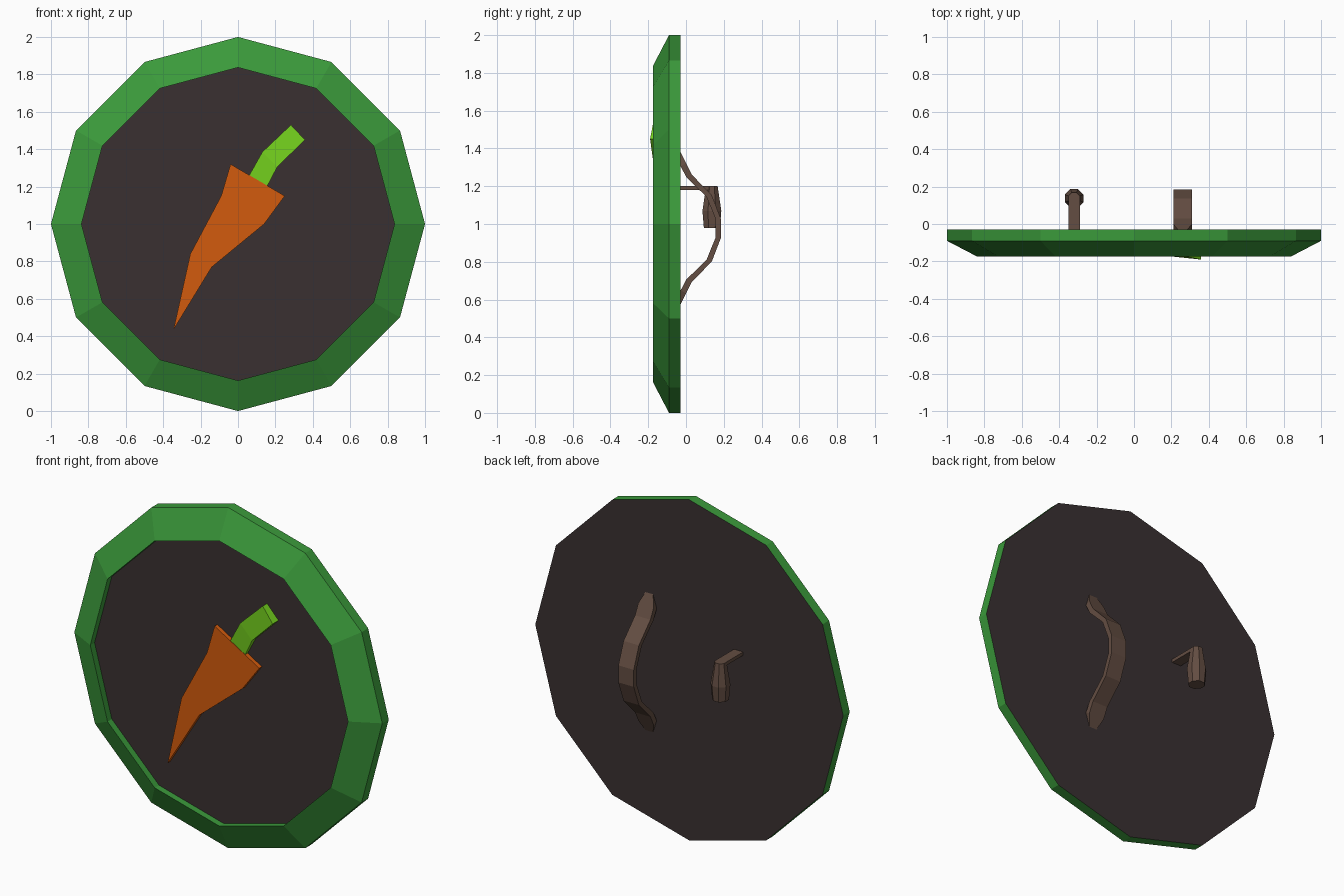
import bpy, bmesh
from math import cos, sin, pi

if "Cube" in bpy.data.objects:
    bpy.data.objects.remove(bpy.data.objects["Cube"])


def material(name, rgb):
    mat = bpy.data.materials.new(name)
    mat.use_nodes = True
    mat.diffuse_color = (*rgb, 1)
    mat.node_tree.nodes["Principled BSDF"].inputs["Base Color"].default_value = (*rgb, 1)
    return mat


green = material("rim green", (0.043, 0.32, 0.043))
dark = material("dark board", (0.042, 0.03, 0.031))
orange = material("carrot orange", (0.65, 0.105, 0.004))
lime = material("stalk lime", (0.18, 0.65, 0.013))
brown = material("leather brown", (0.125, 0.074, 0.054))


def loft(name, rings, mats, cap_material=0):
    """Skin a row of equal-sized rings and cap both ends."""
    bm = bmesh.new()
    loops = [[bm.verts.new(p) for p in ring] for ring in rings]
    for a, b in zip(loops, loops[1:]):
        for i in range(len(a)):
            j = (i + 1) % len(a)
            bm.faces.new((a[i], a[j], b[j], b[i]))
    for end in (loops[0], loops[-1]):
        bm.faces.new(end).material_index = cap_material
    bmesh.ops.recalc_face_normals(bm, faces=bm.faces)
    mesh = bpy.data.meshes.new(name)
    bm.to_mesh(mesh)
    bm.free()
    obj = bpy.data.objects.new(name, mesh)
    for mat in mats:
        mesh.materials.append(mat)
    bpy.context.collection.objects.link(obj)
    return obj


def disc_ring(r, y, sides=12):
    turn = 2 * pi / sides
    return [(r * cos(i * turn), y, 1 + r * sin(i * turn)) for i in range(sides)]


def peg_ring(r, z, sides=8):
    turn = 2 * pi / sides
    return [(-0.32 + r * cos((i + 0.5) * turn), 0.137 + r * sin((i + 0.5) * turn), z)
            for i in range(sides)]


# Twelve-sided shield: bevelled green rim, recessed front and flat back
loft("shield", [disc_ring(1, -0.03), disc_ring(1, -0.09),
                disc_ring(0.837, -0.175), disc_ring(0.837, -0.135)],
     [green, dark], cap_material=1)

# Carrot emblem: raised flat outline
carrot = [(-0.04, 1.32), (0.25, 1.15), (0.14, 1.0), (-0.14, 0.77),
          (-0.345, 0.435), (-0.255, 0.84), (-0.09, 1.15)]
loft("carrot", [[(x, y, z) for x, z in carrot] for y in (-0.13, -0.16)], [orange])

# Stalk: bent bar that leans outward towards its tip
stalk = [((0.06, 1.26), (0.155, 1.2), -0.157, -0.157),
         ((0.13, 1.385), (0.21, 1.305), -0.166, -0.17),
         ((0.283, 1.53), (0.358, 1.45), -0.175, -0.19)]
loft("stalk", [[(l[0], yl, l[1]), (r[0], yr, r[1]),
                (r[0], -0.13, r[1]), (l[0], -0.13, l[1])]
               for l, r, yl, yr in stalk], [lime])

# Arm strap: one half of the arch, mirrored about its middle height
half = [(-0.03, 0.405, 0.025), (0.0, 0.345, 0.05), (0.03, 0.285, 0.05),
        (0.137, 0.175, 0.05), (0.185, 0.05, 0.05)]
arch = [(y, h, w) for y, h, w in half] + [(y, -h, w) for y, h, w in reversed(half)]
strap = []
for y, h, w in arch:
    inner_y, inner_h = y - 0.028, h * 0.95
    strap.append([(0.26 - w, y, 0.977 + h), (0.26 + w, y, 0.977 + h),
                  (0.26 + w, inner_y, 0.977 + inner_h),
                  (0.26 - w, inner_y, 0.977 + inner_h)])
loft("arm_strap", strap, [brown])

# Hand grip: tapered hanging peg with a flat bracket to the board
loft("grip", [peg_ring(0.046, 0.98), peg_ring(0.054, 1.07), peg_ring(0.033, 1.2)], [brown])
loft("grip_bracket", [[(-0.35, y, 1.18), (-0.29, y, 1.18), (-0.29, y, 1.2), (-0.35, y, 1.2)]
                      for y in (-0.04, 0.14)], [brown])
